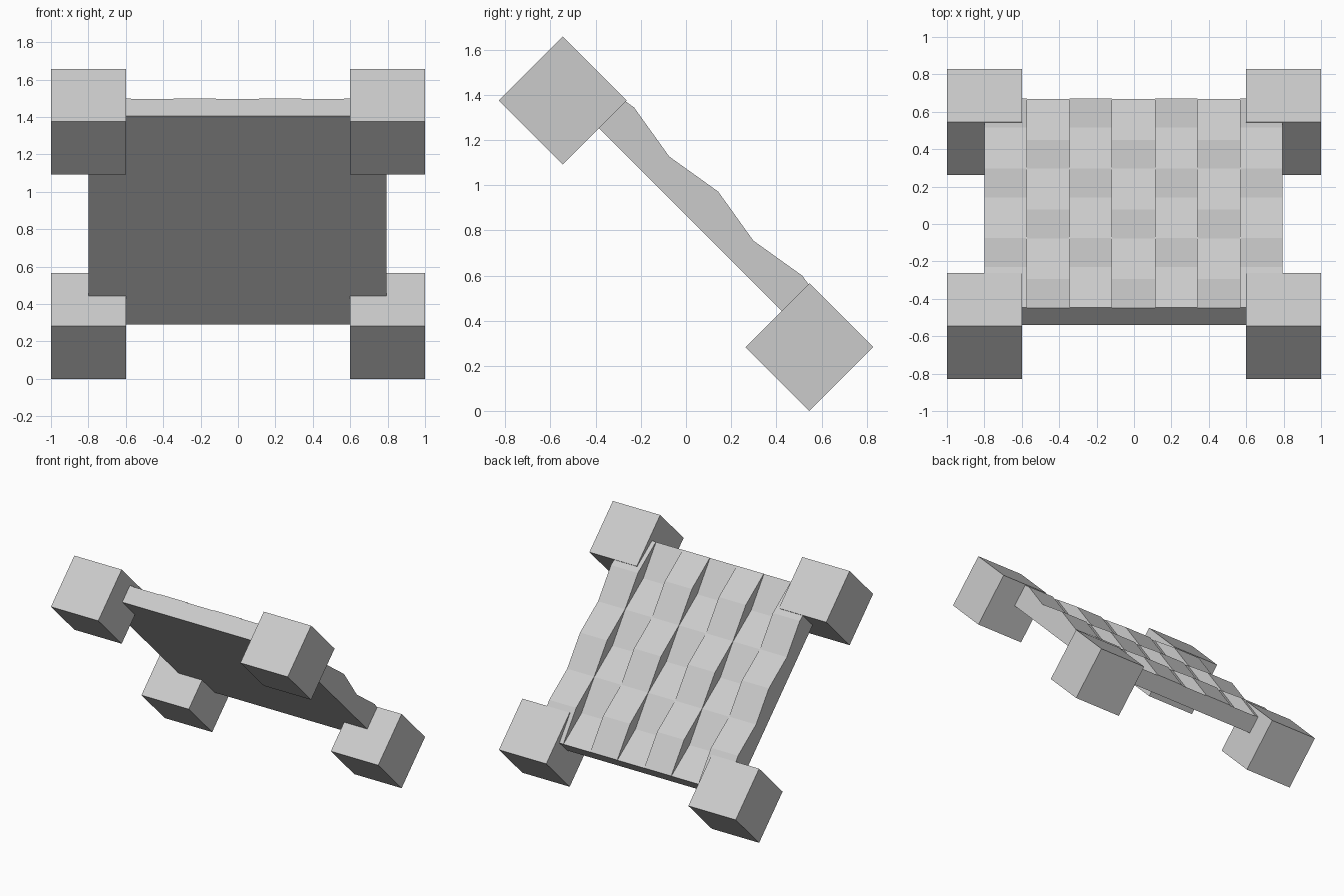
import bpy, bmesh
from math import radians

if "Cube" in bpy.data.objects:
    bpy.data.objects.remove(bpy.data.objects["Cube"])

TILT = radians(-45)      # whole frame leans back around x
CENTRE = (0, 0, 0.829)
X0, X1, STRIPS = -0.8, 0.795, 7
HALF_LEN, ROWS = 0.79, 6
BOTTOM = 0.027
RAISED = (0.158, 0.2015)  # heights of an upper strip: low, peak
SUNK = (0.155, 0.11)      # heights of a lower strip: high, dip


def add_object(name, bm):
    bmesh.ops.recalc_face_normals(bm, faces=bm.faces)
    mesh = bpy.data.meshes.new(name)
    bm.to_mesh(mesh)
    bm.free()
    ob = bpy.data.objects.new(name, mesh)
    bpy.context.collection.objects.link(ob)
    ob.location = CENTRE
    ob.rotation_euler = (TILT, 0, 0)
    return ob


# Woven panel: alternating raised and sunk zigzag strips on a flat base
bm = bmesh.new()
edges = []   # left and right zigzag line of every strip, in x order
for s in range(STRIPS):
    heights = RAISED if s % 2 == 0 else SUNK
    for x in (s, s + 1):
        x = X0 + (X1 - X0) * x / STRIPS
        edges.append([bm.verts.new((x, -HALF_LEN + 2 * HALF_LEN * r / ROWS, heights[r % 2]))
                      for r in range(ROWS + 1)])
for a, b in zip(edges, edges[1:]):
    for r in range(ROWS):
        bm.faces.new((a[r], b[r], b[r + 1], a[r + 1]))
base = {(i, j): bm.verts.new((x, y, BOTTOM))
        for i, x in enumerate((X0, X1)) for j, y in enumerate((-HALF_LEN, HALF_LEN))}
for i, line in ((0, edges[0]), (1, edges[-1])):
    bm.faces.new([base[i, 0]] + line + [base[i, 1]])
for j, r in ((0, 0), (1, ROWS)):
    bm.faces.new([base[0, j]] + [e[r] for e in edges] + [base[1, j]])
bm.faces.new((base[0, 0], base[0, 1], base[1, 1], base[1, 0]))
add_object("woven_panel", bm)

# Corner cubes
for side, sx in (("left", -1), ("right", 1)):
    for level, sy in (("upper", -1), ("lower", 1)):
        bm = bmesh.new()
        bmesh.ops.create_cube(bm, size=0.4)
        bmesh.ops.translate(bm, verts=bm.verts, vec=(sx * 0.8, sy * 0.772, 0))
        add_object(f"{level}_{side}_corner_block", bm)
